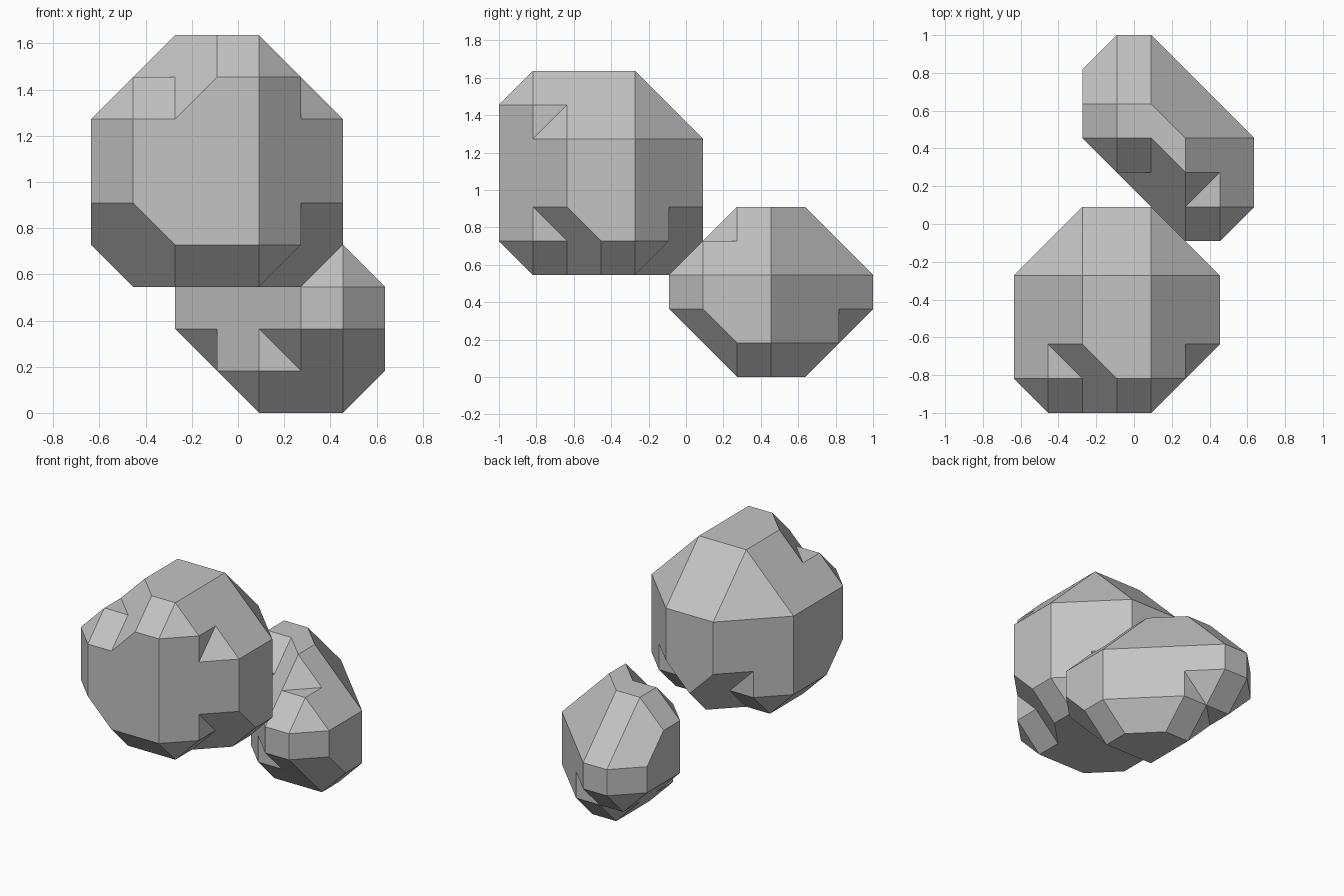
import bpy, bmesh
from itertools import product
from mathutils import Vector

cube = bpy.data.objects.get("Cube")
if cube:
    bpy.data.objects.remove(cube)

UNIT = 2 / 11                        # lattice spacing
ORIGIN = Vector((3.5, 5.5, 0))       # lattice point at the model centre

stone = bpy.data.materials.new("stone grey")
stone.use_nodes = True
GREY = (0.55, 0.55, 0.55, 1)
stone.diffuse_color = GREY
stone.node_tree.nodes["Principled BSDF"].inputs["Base Color"].default_value = GREY


def lattice(low, high, xy, xz, yz, corners, chips):
    """Lattice points of a box with cut edges, cut corners and chipped points."""
    def inside(p):
        for x, y, z in product((0, 1), repeat=3):
            d = [high[i] - p[i] if side else p[i] - low[i]
                 for i, side in enumerate((x, y, z))]
            if (d[0] + d[1] < xy[2 * x + y] or d[0] + d[2] < xz[2 * x + z]
                    or d[1] + d[2] < yz[2 * y + z]
                    or sum(d) < corners[4 * x + 2 * y + z]):
                return False
        return p not in chips
    return {p for p in product(*(range(a, b + 1) for a, b in zip(low, high))) if inside(p)}


def cell_triangles(points):
    """Outward triangles of the solid filling one lattice cell."""
    vecs = [Vector(p) for p in points]
    if len(vecs) == 5:               # a square with one extra point becomes a corner wedge
        hub = max(vecs, key=lambda v: sum((v - w).length < 1.1 for w in vecs))
        vecs = [v for v in vecs if (v - hub).length < 1.1]
    if len(vecs) < 4:
        return
    a, b, c = vecs[:3]
    normal = (b - a).cross(c - a)
    if all(abs((v - a).dot(normal)) < 0.01 for v in vecs):
        return
    centre = sum(vecs, Vector()) / len(vecs)
    hull = bmesh.new()
    verts = [hull.verts.new(v) for v in vecs]
    bmesh.ops.convex_hull(hull, input=verts)
    bmesh.ops.triangulate(hull, faces=hull.faces[:])
    for face in hull.faces:
        tri = [v.co.copy() for v in face.verts]
        n = (tri[1] - tri[0]).cross(tri[2] - tri[0])
        if n.dot(tri[0] - centre) < 0:
            tri.reverse()
        if max(abs(k) for k in n.normalized()) > 0.99:
            # halve triangles on cell walls so that neighbours match
            i = max(range(3), key=lambda k: (tri[k] - tri[k - 1]).length)
            end, start, apex = tri[i], tri[i - 1], tri[i - 2]
            middle = (start + end) / 2
            yield (start, middle, apex)
            yield (middle, end, apex)
        else:
            yield tuple(tri)
    hull.free()


def build_rock(name, low, high, **shape):
    solid = lattice(low, high, **shape)
    skin = {}
    for base in product(*(range(a, b) for a, b in zip(low, high))):
        corners = [tuple(b + s for b, s in zip(base, step))
                   for step in product((0, 1), repeat=3)]
        for tri in cell_triangles([p for p in corners if p in solid]):
            tri = [tuple(round(k * 2) / 2 for k in v) for v in tri]
            key = frozenset(tri)
            if key in skin:          # wall shared by two cells is interior
                del skin[key]
            else:
                skin[key] = tri
    bm = bmesh.new()
    verts = {}
    for tri in skin.values():
        for p in tri:
            if p not in verts:
                verts[p] = bm.verts.new((Vector(p) - ORIGIN) * UNIT)
        bm.faces.new([verts[p] for p in tri])
    # merge coplanar pieces into clean flat facets
    bmesh.ops.dissolve_limit(bm, angle_limit=0.02, verts=bm.verts[:], edges=bm.edges[:])
    mesh = bpy.data.meshes.new(name)
    bm.to_mesh(mesh)
    bm.free()
    mesh.materials.append(stone)
    rock = bpy.data.objects.new(name, mesh)
    bpy.context.collection.objects.link(rock)


# Large upper boulder
build_rock("large_rock", (0, 0, 3), (6, 6, 9),
           xy=(1, 2, 2, 2), xz=(1, 2, 1, 2), yz=(1, 1, 1, 2),
           corners=(3, 3, 3, 4, 3, 3, 3, 4),
           chips={(2, 0, 8), (2, 1, 9), (6, 2, 4), (5, 2, 3),
                  (4, 6, 4), (4, 5, 3), (2, 6, 4), (2, 5, 3)})

# Small lower boulder, stretched along a diagonal
build_rock("small_rock", (2, 5, 0), (7, 11, 5),
           xy=(3, 1, 1, 3), xz=(2, 1, 1, 2), yz=(2, 2, 2, 2),
           corners=(4, 4, 3, 3, 3, 3, 4, 5),
           chips={(4, 6, 4), (4, 7, 5)})
